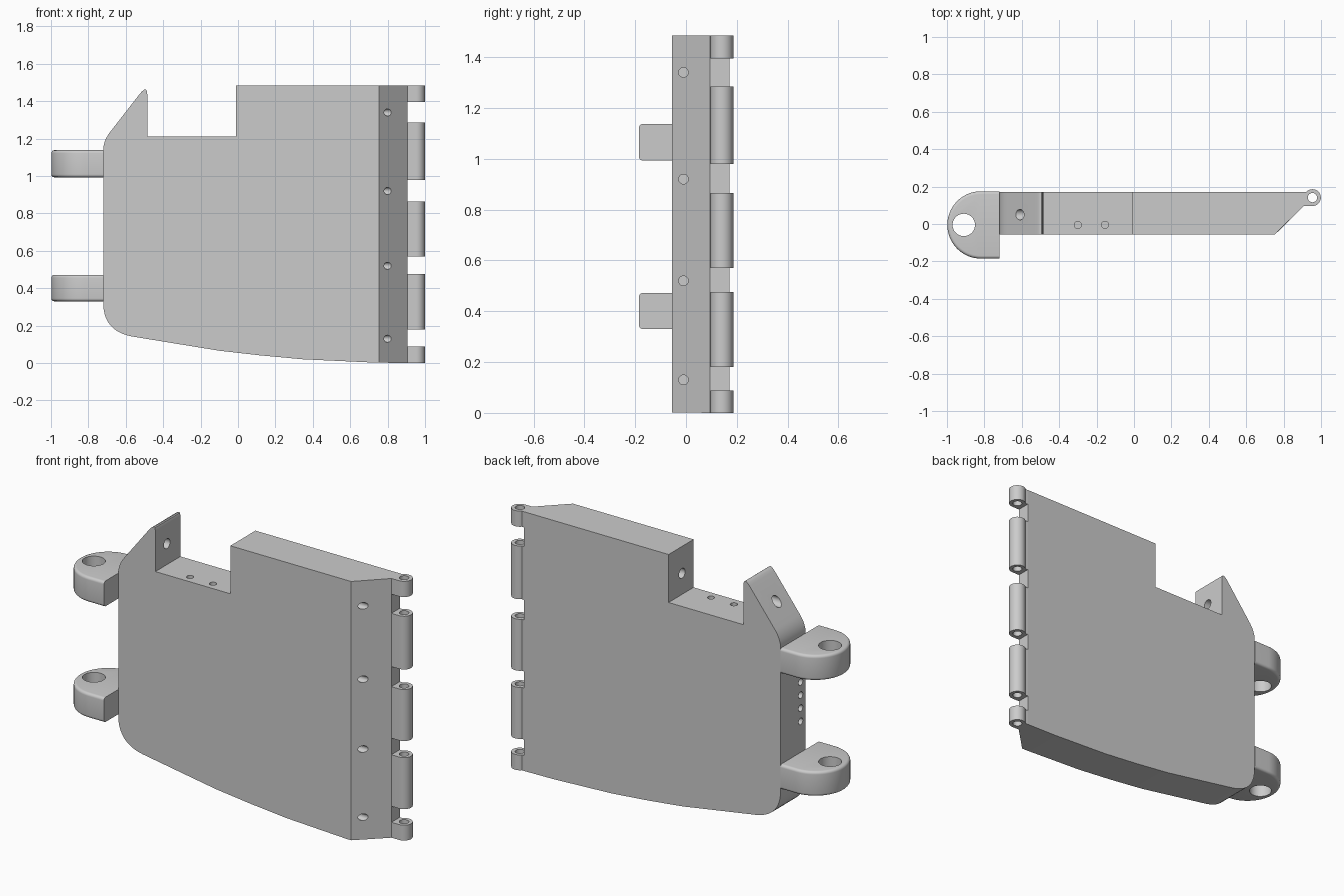
import bpy, bmesh, math
from mathutils import Vector

if "Cube" in bpy.data.objects:
    bpy.data.objects.remove(bpy.data.objects["Cube"])


def finish(bm, name):
    bmesh.ops.recalc_face_normals(bm, faces=bm.faces[:])
    me = bpy.data.meshes.new(name)
    bm.to_mesh(me)
    bm.free()
    ob = bpy.data.objects.new(name, me)
    bpy.context.collection.objects.link(ob)
    return ob


def loft(rings, name):
    bm = bmesh.new()
    loops = [[bm.verts.new(p) for p in r] for r in rings]
    n = len(loops[0])
    for a, b in zip(loops, loops[1:]):
        for i in range(n):
            j = (i + 1) % n
            bm.faces.new((a[i], a[j], b[j], b[i]))
    bm.faces.new(loops[0])
    bm.faces.new(loops[-1])
    return finish(bm, name)


def prism_z(pts, z0, z1, name):
    return loft([[(x, y, z) for x, y in pts] for z in (z0, z1)], name)


def rods(items, name, seg=32):
    """Cylinders given as (start, end, radius), all in one mesh."""
    bm = bmesh.new()
    for p, q, r in items:
        p, q = Vector(p), Vector(q)
        d = q - p
        m = d.to_track_quat('Z', 'Y').to_matrix().to_4x4()
        m.translation = (p + q) / 2
        bmesh.ops.create_cone(bm, cap_ends=True, segments=seg, radius1=r,
                              radius2=r, depth=d.length, matrix=m)
    return finish(bm, name)


def cut(ob, cutter):
    m = ob.modifiers.new("cut", 'BOOLEAN')
    m.operation, m.solver, m.object = 'DIFFERENCE', 'EXACT', cutter
    activate(ob)
    bpy.ops.object.modifier_apply(modifier=m.name)
    bpy.data.objects.remove(cutter, do_unlink=True)


def activate(ob):
    bpy.ops.object.select_all(action='DESELECT')
    ob.select_set(True)
    bpy.context.view_layer.objects.active = ob


def smooth(ob):
    activate(ob)
    bpy.ops.object.shade_smooth_by_angle(angle=math.radians(25))


def bez(a, c, b, n=10):
    return [tuple((1-t)**2*a[k] + 2*t*(1-t)*c[k] + t*t*b[k] for k in (0, 1))
            for t in (i / n for i in range(n + 1))]


Y0, Y1, H = -0.055, 0.172, 1.485

# Main plate with notch, horn and curved lower edge
outline = [(0.905, 0), (0.72, 0.003), (0.35, 0.02), (0.12, 0.041), (-0.1, 0.066)]
outline += bez((-0.565, 0.142), (-0.72, 0.17), (-0.72, 0.32))
outline += bez((-0.72, 1.14), (-0.72, 1.19), (-0.68, 1.24))
outline += bez((-0.523, 1.442), (-0.485, 1.487), (-0.485, 1.435), 6)
outline += [(-0.485, 1.21), (-0.01, 1.21), (-0.01, H), (0.905, H)]
plate = loft([[(x, y, z) for x, z in outline] for y in (Y0, Y1)], "plate")

# Bevelled hinge side
cut(plate, prism_z([(0.755 - 0.1, Y0 - 0.1), (1.1, Y0 - 0.1), (1.1, 0.29)],
                   -0.1, H + 0.1, "bevel_cutter"))

# Drilled holes: hinge side, left side, ledge, and the pin line across the notch
holes = [((0.65, -0.01, z), (0.95, -0.01, z), 0.019) for z in (0.13, 0.52, 0.92, 1.34)]
holes += [((-0.8, -0.01, 0.65 + 0.075 * i), (-0.58, -0.01, 0.65 + 0.075 * i), 0.019)
          for i in range(5)]
holes += [((x, -0.005, 1.06), (x, -0.005, 1.25), 0.019) for x in (-0.3, -0.155)]
holes += [((-0.71, 0.05, 1.33), (0.15, 0.05, 1.33), 0.028)]
cut(plate, rods(holes, "hole_cutter"))
smooth(plate)

# Hinge knuckles
CX, CY, R = 0.954, 0.141, 0.045
arc = [(CX + R * math.cos(a), CY + R * math.sin(a))
       for a in (math.radians(-90 + 228 * i / 28) for i in range(29))]
shape = [(0.905, CY - R)] + arc + [(0.905, Y1)]
for i, (z0, z1) in enumerate([(0, 0.088), (0.18, 0.475), (0.57, 0.865),
                              (0.98, 1.285), (1.395, H)]):
    k = prism_z(shape, z0, z1, f"hinge_knuckle_{i + 1}")
    cut(k, rods([((CX, CY, z0 - 0.1), (CX, CY, z1 + 0.1), 0.025)], "pin_cutter"))
    smooth(k)


# Pivot lugs with rounded rims
def lug_ring(r, z):
    cx, cy = -0.818, -0.005
    pts = [(-0.72, cy + r, z)]
    pts += [(cx + r * math.cos(a), cy + r * math.sin(a), z)
            for a in (math.radians(90 + 180 * i / 40) for i in range(41))]
    return pts + [(-0.72, cy - r, z)]


for name, z0, z1 in (("lower_lug", 0.33, 0.472), ("upper_lug", 0.993, 1.138)):
    f, rr = 0.016, 0.18
    steps = [math.radians(90 * i / 5) for i in range(6)]
    prof = [(rr - f + f * math.sin(a), z0 + f - f * math.cos(a)) for a in steps]
    prof += [(rr - f + f * math.cos(a), z1 - f + f * math.sin(a)) for a in steps]
    lug = loft([lug_ring(r, z) for r, z in prof], name)
    cut(lug, rods([((-0.91, -0.005, z0 - 0.1), (-0.91, -0.005, z1 + 0.1), 0.06)],
                  "lug_cutter", 40))
    smooth(lug)
